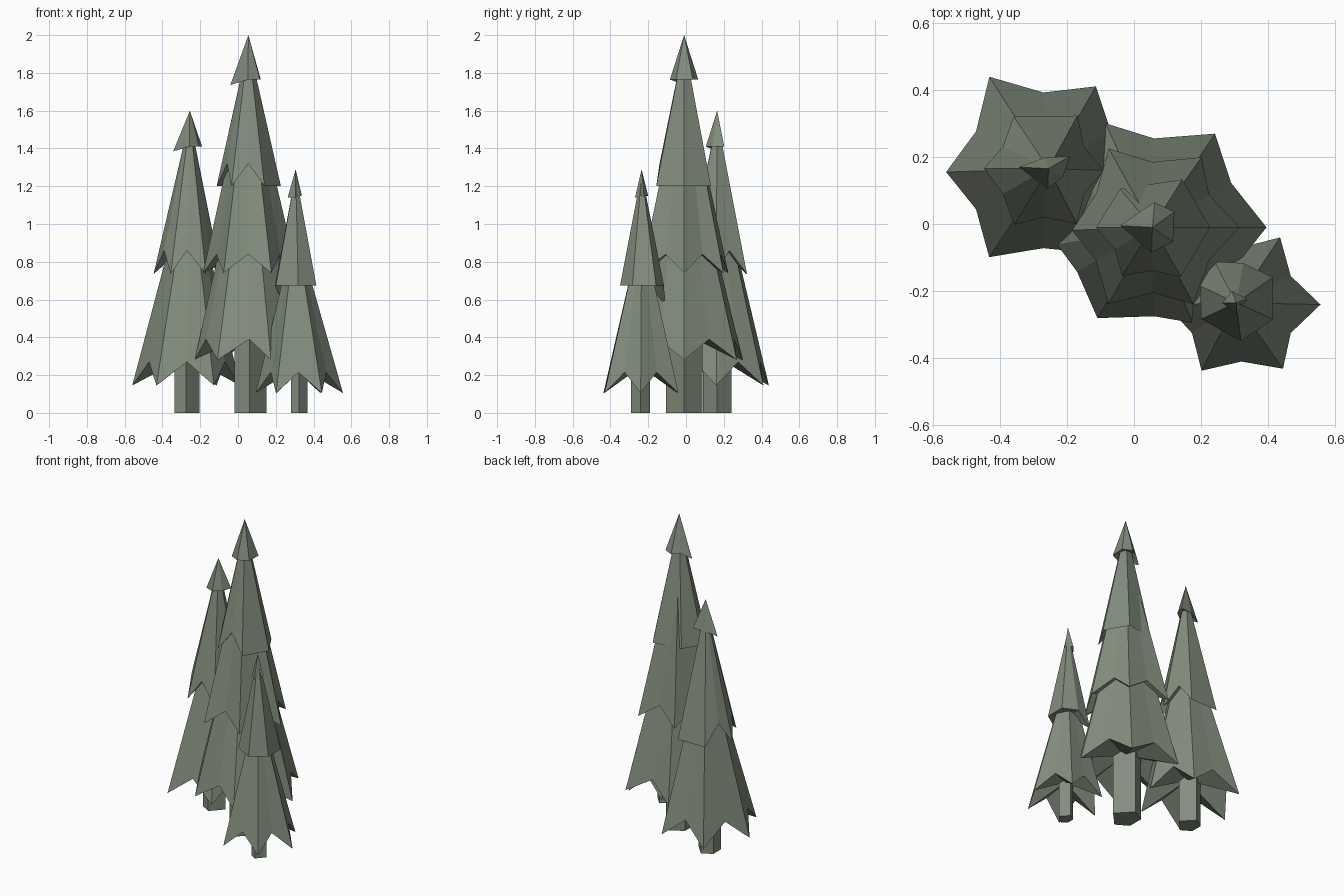
import bpy
import bmesh
from math import cos, sin, radians
from mathutils import Vector

cube = bpy.data.objects.get("Cube")
if cube:
    bpy.data.objects.remove(cube)

green = bpy.data.materials.new("grey green")
green.use_nodes = True
colour = (0.225, 0.268, 0.205, 1)
green.diffuse_color = colour
green.node_tree.nodes["Principled BSDF"].inputs["Base Color"].default_value = colour


def make_object(name, bm):
    bmesh.ops.recalc_face_normals(bm, faces=bm.faces)
    mesh = bpy.data.meshes.new(name)
    bm.to_mesh(mesh)
    bm.free()
    mesh.materials.append(green)
    obj = bpy.data.objects.new(name, mesh)
    bpy.context.collection.objects.link(obj)


def cone(name, rim, apex, hollow):
    """Faceted cone: rim points joined to the apex and to a raised centre below."""
    bm = bmesh.new()
    ring = [bm.verts.new(p) for p in rim]
    top, under = bm.verts.new(apex), bm.verts.new(hollow)
    for a, b in zip(ring, ring[1:] + ring[:1]):
        bm.faces.new((a, b, top))
        bm.faces.new((b, a, under))
    make_object(name, bm)


def polar(centre, radius, angle, z):
    a = radians(angle)
    return Vector((centre[0] + radius * cos(a), centre[1] + radius * sin(a), z))


def star_tier(name, centre, apex, tips, tip_z, notch, flat_sides=()):
    """Six drooping tips (angle, radius) with raised notches (radius, z) between them."""
    rim = []
    for side, (angle, radius) in enumerate(tips):
        rim.append(polar(centre, radius, angle, tip_z))
        if side not in flat_sides:
            rim.append(polar(centre, notch[0], side * 60 + 30, notch[1]))
    cone(name, rim, apex, (*centre, notch[1] + 0.03))


def plain_tier(name, centre, apex, tips):
    """Cap or skirt with uneven tips, each (angle, radius, z)."""
    rim = [polar(centre, r, a, z) for a, r, z in tips]
    cone(name, rim, apex, (*centre, max(p.z for p in rim) + 0.02))


def trunk(name, centre, size, height):
    """Five-sided post with one corner toward +x."""
    outline = [(0.98, 0), (0.05, 1), (-0.77, 0.5), (-0.77, -0.5), (0.05, -1)]
    bm = bmesh.new()
    low, high = ([bm.verts.new((centre[0] + x * size, centre[1] + y * size, z))
                  for x, y in outline] for z in (0, height))
    bm.faces.new(low)
    bm.faces.new(high)
    for i in range(5):
        j = (i + 1) % 5
        bm.faces.new((low[i], low[j], high[j], high[i]))
    make_object(name, bm)


# Tall middle tree
c = (0.055, -0.01)
trunk("tall_trunk", c, 0.097, 0.5)
star_tier("tall_skirt_bottom", (0.06, -0.01), (*c, 1.56),
          [(0, 0.335), (57, 0.333), (115, 0.342), (190, 0.294), (238, 0.319), (292, 0.307)],
          0.28, (0.265, 0.39))
star_tier("tall_skirt_middle", c, (*c, 1.84),
          [(0, 0.26), (55, 0.255), (119, 0.268), (182, 0.24), (240, 0.263), (298, 0.259)],
          0.74, (0.195, 0.84))
star_tier("tall_skirt_upper", c, (*c, 1.96),
          [(0, 0.172), (58, 0.168), (130, 0.15), (180, 0.168), (238, 0.17), (300, 0.17)],
          1.2, (0.13, 1.32), (0, 1, 2, 5))
plain_tier("tall_cap", c, (*c, 2),
           [(35, 0.08, 1.765), (85, 0.075, 1.765), (130, 0.06, 1.77),
            (177, 0.096, 1.735), (268, 0.075, 1.765), (325, 0.075, 1.765)])

# Medium tree, back right
c = (-0.27, 0.16)
top = (-0.255, 0.165)
trunk("medium_trunk", (-0.278, 0.165), 0.076, 0.4)
star_tier("medium_skirt_bottom", c, (*top, 1.3),
          [(0, 0.28), (58, 0.295), (120, 0.322), (181, 0.29), (238, 0.305), (300, 0.285)],
          0.145, (0.232, 0.27))
star_tier("medium_skirt_middle", c, (*top, 1.56),
          [(0, 0.18), (58, 0.192), (119, 0.183), (178, 0.177), (242, 0.184), (302, 0.188)],
          0.735, (0.14, 0.86), (1,))
plain_tier("medium_cap", top, (*top, 1.6),
           [(30, 0.075, 1.41), (110, 0.035, 1.41), (177, 0.088, 1.385),
            (268, 0.06, 1.41), (330, 0.05, 1.41)])

# Small tree, front left
c = (0.32, -0.24)
top = (0.305, -0.235)
trunk("small_trunk", c, 0.05, 0.35)
star_tier("small_skirt_bottom", c, (*top, 0.99),
          [(0, 0.236), (60, 0.231), (121, 0.226), (180, 0.226), (239, 0.23), (303, 0.228)],
          0.105, (0.17, 0.215))
plain_tier("small_skirt_middle", top, (*top, 1.27),
           [(35, 0.133, 0.675), (80, 0.12, 0.675), (118, 0.14, 0.58),
            (155, 0.12, 0.675), (205, 0.115, 0.675), (277, 0.115, 0.675),
            (336, 0.12, 0.675)])
plain_tier("small_cap", top, (*top, 1.29),
           [(20, 0.035, 1.15), (110, 0.037, 1.15), (180, 0.042, 1.14), (270, 0.035, 1.14)])
